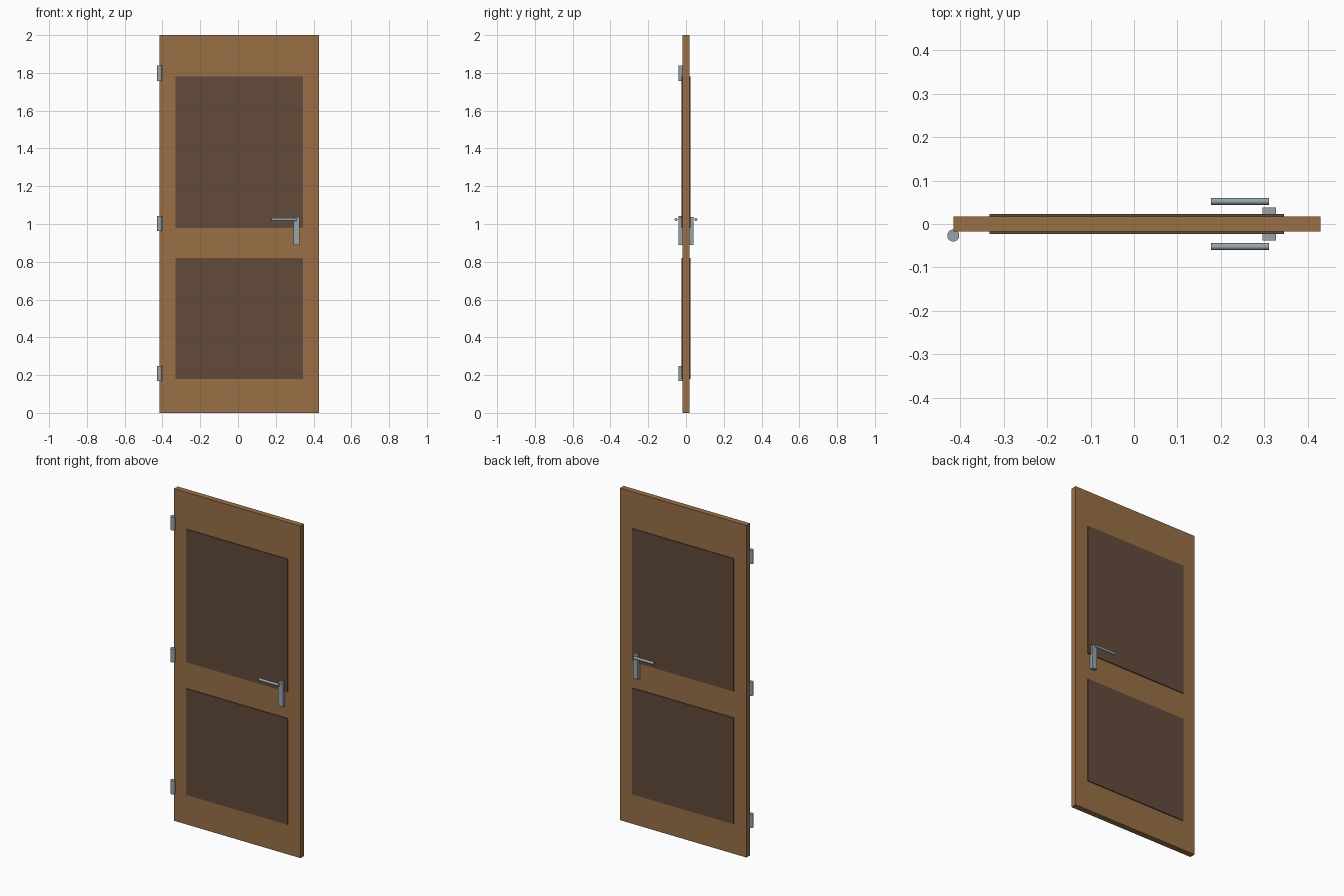
import bpy, math

cube = bpy.data.objects.get("Cube")
if cube:
    bpy.data.objects.remove(cube, do_unlink=True)


def material(name, rgb):
    m = bpy.data.materials.new(name)
    m.use_nodes = True
    m.diffuse_color = (*rgb, 1)
    m.node_tree.nodes["Principled BSDF"].inputs["Base Color"].default_value = (*rgb, 1)
    return m


wood = material("brown wood", (0.32, 0.16, 0.062))
dark_wood = material("dark brown wood", (0.122, 0.069, 0.043))
steel = material("grey steel", (0.32, 0.38, 0.41))


def box(name, x, y, z, mat):
    """Box from (min, max) ranges on each axis."""
    bpy.ops.mesh.primitive_cube_add(size=1, location=[sum(r) / 2 for r in (x, y, z)])
    ob = bpy.context.object
    ob.name = name
    ob.scale = [r[1] - r[0] for r in (x, y, z)]
    bpy.ops.object.transform_apply(location=False, rotation=False, scale=True)
    ob.data.materials.append(mat)
    return ob


def rod(name, location, radius, length, mat, rotation=(0, 0, 0)):
    bpy.ops.mesh.primitive_cylinder_add(vertices=24, radius=radius, depth=length,
                                        location=location, rotation=rotation)
    ob = bpy.context.object
    ob.name = name
    ob.data.materials.append(mat)
    bpy.ops.object.shade_smooth_by_angle(angle=math.radians(40))
    return ob


# Door slab
box("door_slab", (-0.415, 0.429), (-0.0175, 0.0175), (0, 2), wood)

# Raised panels showing on both sides
for name, z in (("lower_panel", (0.18, 0.82)), ("upper_panel", (0.98, 1.78))):
    box(name, (-0.332, 0.345), (-0.0228, 0.0228), z, dark_wood)

# Hinge barrels on the front
for name, z in (("bottom", 0.208), ("middle", 1.003), ("top", 1.798)):
    rod(name + "_hinge", (-0.4155, -0.0265, z), 0.0138, 0.08, steel)

# Handle plates and levers on both sides
for name, s in (("front", -1), ("back", 1)):
    box(name + "_handle_plate", (0.295, 0.326),
        sorted((s * 0.0175, s * 0.0385)), (0.89, 1.036), steel)
    rod(name + "_handle_lever", (0.2435, s * 0.052, 1.024), 0.0078, 0.133, steel,
        (0, math.pi / 2, 0))
